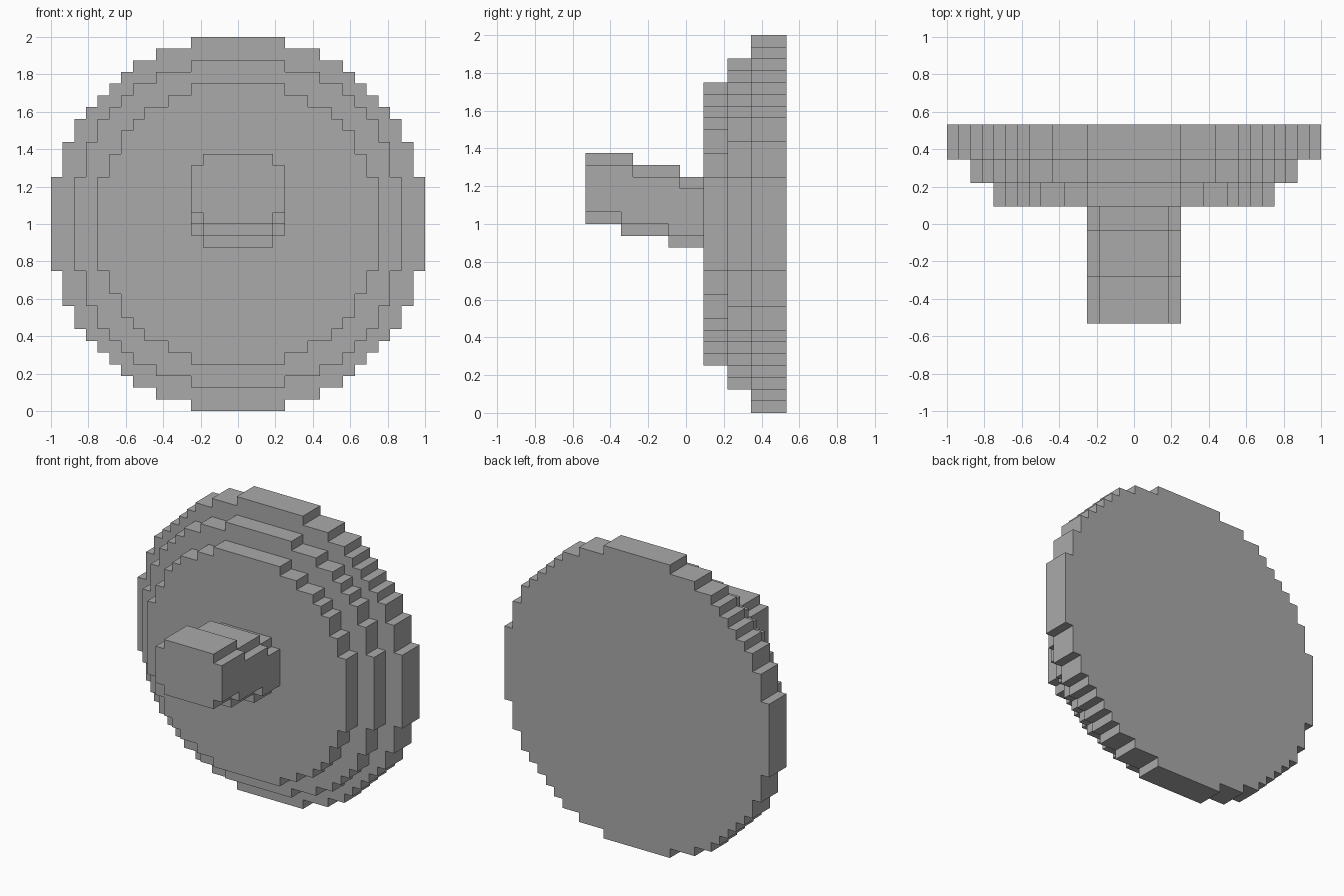
import bpy
import bmesh

cube = bpy.data.objects.get("Cube")
if cube:
    bpy.data.objects.remove(cube, do_unlink=True)

U = 1 / 16            # size of one block
FRONT = -8.5          # front end of the model, in blocks
MID_Z = 16            # height of the disc centre, in blocks

grey = bpy.data.materials.new("plain_grey")
grey.use_nodes = True
colour = (0.4, 0.4, 0.4, 1)
grey.diffuse_color = colour
grey.node_tree.nodes["Principled BSDF"].inputs["Base Color"].default_value = colour


def stepped_outline(corners):
    """Closed outline from the outer step corners of one quarter, top to side."""
    quarter = []
    for i, (x, z) in enumerate(corners):
        quarter.append((x, z))
        if i + 1 < len(corners):
            quarter.append((x, corners[i + 1][1]))
    lower = [(x, -z) for x, z in reversed(quarter)]
    right = quarter + lower
    return right + [(-x, z) for x, z in reversed(right)]


def add_prism(bm, outline, y0, y1, z_mid):
    """Extrude an x-z outline from y0 to y1 (all in blocks)."""
    verts = [bm.verts.new((x * U, (FRONT + y0) * U, (z + z_mid) * U)) for x, z in outline]
    face = bm.faces.new(verts)
    ext = bmesh.ops.extrude_face_region(bm, geom=[face], use_keep_orig=True)
    moved = [g for g in ext["geom"] if isinstance(g, bmesh.types.BMVert)]
    bmesh.ops.translate(bm, verts=moved, vec=(0, (y1 - y0) * U, 0))


def finish(bm, name):
    bmesh.ops.recalc_face_normals(bm, faces=bm.faces)
    mesh = bpy.data.meshes.new(name)
    bm.to_mesh(mesh)
    bm.free()
    mesh.materials.append(grey)
    bpy.context.collection.objects.link(bpy.data.objects.new(name, mesh))


# Three stacked round plates: name, upper quarter steps, start and end depth
plates = [
    ("front_plate", [(4, 12), (6, 11), (8, 10), (9, 9)], 10, 12),
    ("middle_plate", [(4, 14), (7, 13), (9, 12), (10, 11)], 12, 14),
    ("back_plate", [(4, 16), (7, 15), (9, 14), (10, 13), (11, 12)], 14, 17),
]
for name, steps, y0, y1 in plates:
    # The quarter mirrors about its diagonal
    swapped = [(z, x) for x, z in reversed(steps) if x != z]
    bm = bmesh.new()
    add_prism(bm, stepped_outline(steps + swapped), y0, y1, MID_Z)
    finish(bm, name)

# Sloping stem: start depth, end depth, bottom and top relative to disc centre
sections = [(0, 3, 0, 6), (3, 4, -1, 6), (4, 7, -1, 5), (7, 8, -2, 5), (8, 10, -2, 4)]
bm = bmesh.new()
for y0, y1, low, high in sections:
    half = (high - low) / 2
    outline = stepped_outline([(3, half), (4, half - 1)])
    add_prism(bm, outline, y0, y1, MID_Z + (low + high) / 2)
finish(bm, "stem")
